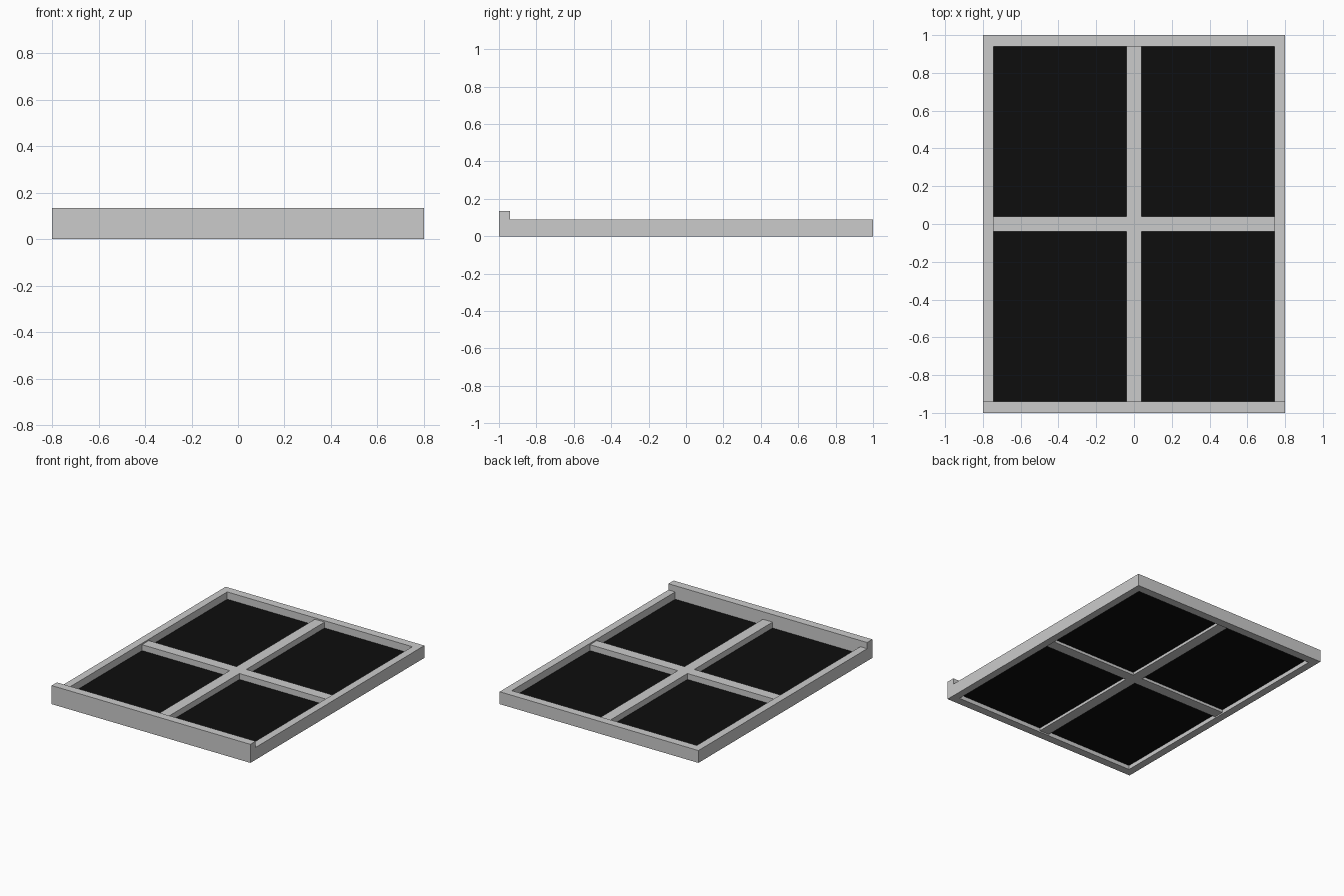
import bpy

if "Cube" in bpy.data.objects:
    bpy.data.objects.remove(bpy.data.objects["Cube"])

W, L = 0.80, 1.0            # half width, half length
IX, IY = 0.745, 0.94        # half size of the opening
H, LIP = 0.09, 0.135        # frame height, raised front height
BAR = 0.039                 # half width of glazing bars


def box(name, x, y, z, mat=None):
    bpy.ops.mesh.primitive_cube_add(size=1)
    ob = bpy.context.object
    ob.name = name
    for v in ob.data.vertices:
        for i, (lo, hi) in enumerate((x, y, z)):
            v.co[i] = lo if v.co[i] < 0 else hi
    if mat:
        ob.data.materials.append(mat)
    return ob


glass = bpy.data.materials.new("dark_glass")
glass.diffuse_color = (0.004, 0.004, 0.004, 1)
glass.use_nodes = True
glass.node_tree.nodes["Principled BSDF"].inputs["Base Color"].default_value = glass.diffuse_color

# Outer frame, with the taller front rail
box("front_rail", (-W, W), (-L, -IY), (0, LIP))
box("back_rail", (-W, W), (IY, L), (0, H))
box("left_rail", (-W, -IX), (-IY, IY), (0, H))
box("right_rail", (IX, W), (-IY, IY), (0, H))

# Glazing bars, set in slightly from the frame faces
BZ = (0.01, 0.08)
box("long_bar", (-BAR, BAR), (-IY, IY), BZ)
for side, x in (("left", (-IX, -BAR)), ("right", (BAR, IX))):
    box(side + "_cross_bar", x, (-BAR, BAR), BZ)
    # Panes in front of and behind the cross bar
    for end, y in (("front", (-IY, -BAR)), ("back", (BAR, IY))):
        box(f"{end}_{side}_pane", x, y, (0.03, 0.037), glass)
